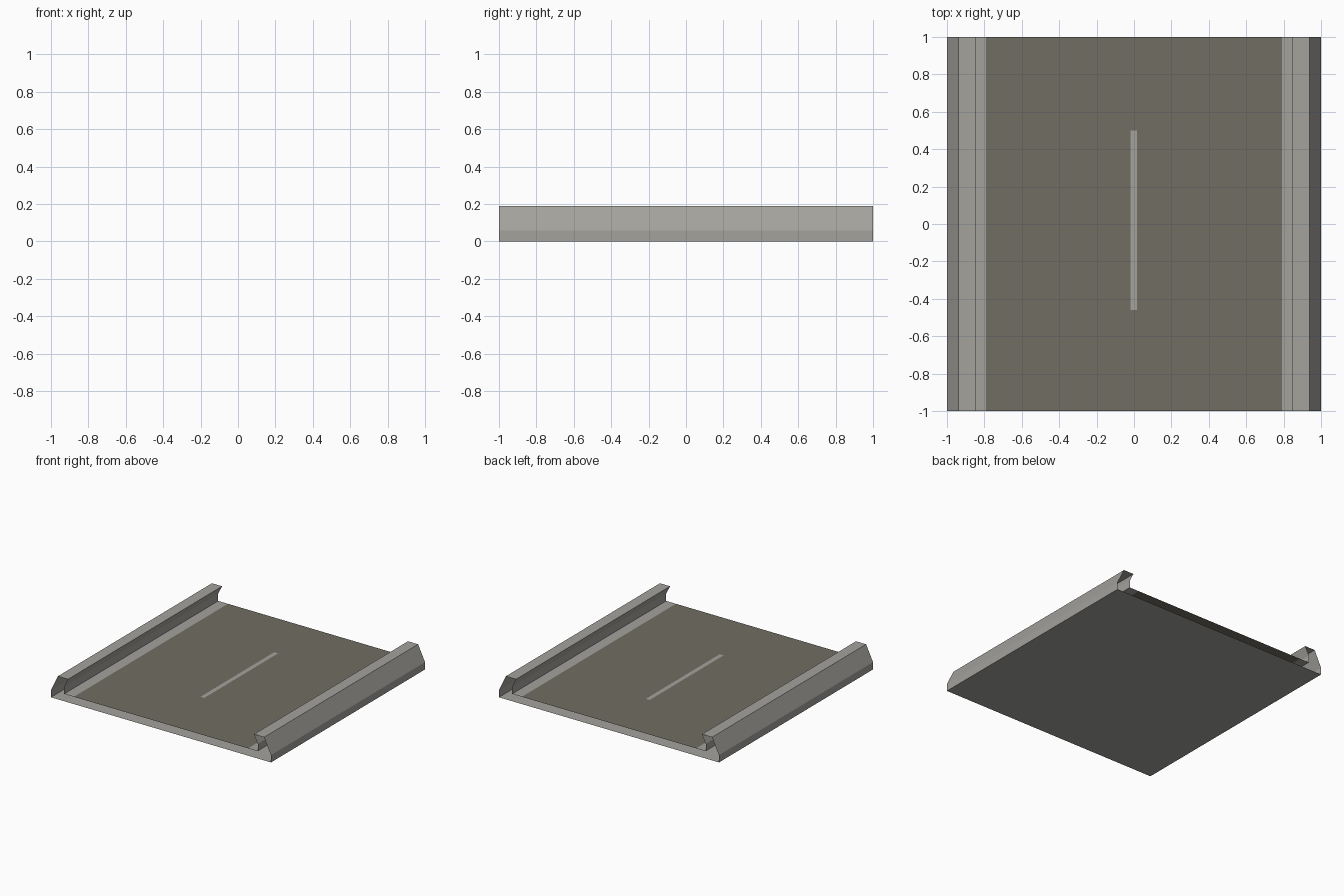
import bpy, bmesh

if "Cube" in bpy.data.objects:
    bpy.data.objects.remove(bpy.data.objects["Cube"])


def material(name, rgb):
    m = bpy.data.materials.new(name)
    m.diffuse_color = (*rgb, 1)
    m.use_nodes = True
    m.node_tree.nodes["Principled BSDF"].inputs["Base Color"].default_value = m.diffuse_color
    return m


CONCRETE = material("concrete_grey", (0.37, 0.36, 0.335))
ASPHALT = material("asphalt_brown_grey", (0.165, 0.155, 0.125))


def make_object(name, bm, mats):
    me = bpy.data.meshes.new(name)
    bm.to_mesh(me)
    bm.free()
    for m in mats:
        me.materials.append(m)
    ob = bpy.data.objects.new(name, me)
    bpy.context.collection.objects.link(ob)
    return ob


def extrude_profile(name, pts, side=1):
    """Open-ended strip running along y; side = -1 mirrors it in x."""
    bm = bmesh.new()
    rows = [[bm.verts.new((side * x, y, z)) for x, z in pts] for y in (-1, 1)]
    for i in range(len(pts) - 1):
        f = bm.faces.new((rows[0][i], rows[1][i], rows[1][i + 1], rows[0][i + 1]))
        if side < 0:
            f.normal_flip()
    return make_object(name, bm, [CONCRETE])


# Kerbs: upright foot, sloped outside, flat top, undercut inner face
kerb = [(1, 0), (1, 0.06), (0.937, 0.19), (0.845, 0.19), (0.88, 0.12), (0.88, 0.06)]
extrude_profile("right_kerb", kerb)
extrude_profile("left_kerb", kerb, -1)

# Underside plate
extrude_profile("underside", [(-1, 0), (1, 0)])

# Road deck: cut into cells so the gutters and centre dash are coloured faces
xs = [-0.88, -0.792, -0.02, 0.015, 0.792, 0.88]
ys = [-1, -0.46, 0.5, 1]
bm = bmesh.new()
grid = [[bm.verts.new((x, y, 0.06)) for x in xs] for y in ys]
for j in range(len(ys) - 1):
    for i in range(len(xs) - 1):
        f = bm.faces.new((grid[j][i], grid[j][i + 1], grid[j + 1][i + 1], grid[j + 1][i]))
        gutter = i in (0, 4)
        dash = i == 2 and j == 1
        f.material_index = 1 if gutter or dash else 0
make_object("road_deck", bm, [ASPHALT, CONCRETE])

# Underside plate must face downwards, kerbs outwards
under = bpy.data.objects["underside"].data
if under.polygons[0].normal.z > 0:
    under.flip_normals()
for name, s in (("right_kerb", 1), ("left_kerb", -1)):
    me = bpy.data.objects[name].data
    if me.polygons[0].normal.x * s < 0:
        me.flip_normals()
